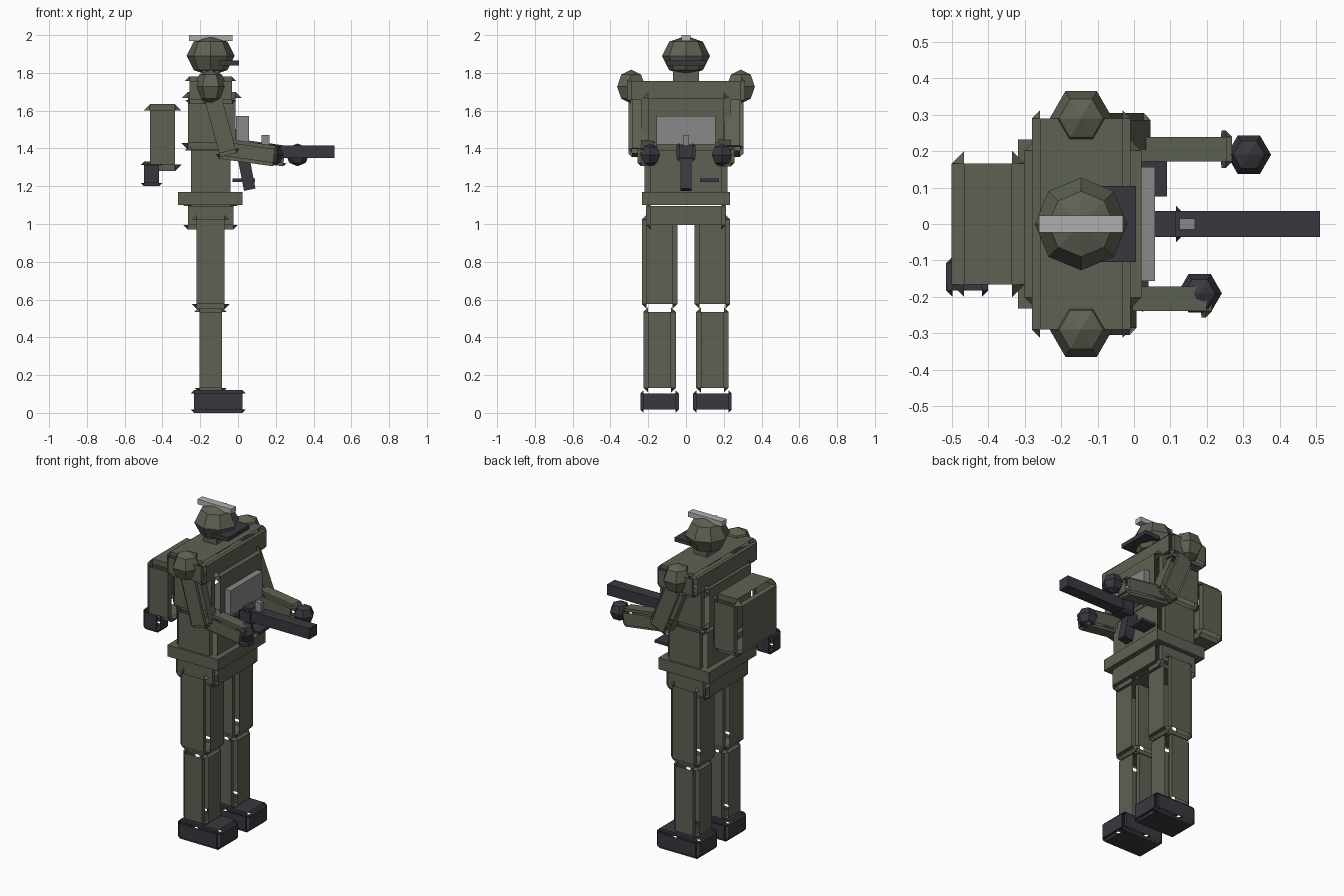
import bpy
import bmesh
from math import sin, cos, pi, radians
from mathutils import Matrix, Vector

cube = bpy.data.objects.get("Cube")
if cube:
    bpy.data.objects.remove(cube, do_unlink=True)


def material(name, r, g, b):
    m = bpy.data.materials.new(name)
    m.use_nodes = True
    m.diffuse_color = (r, g, b, 1)
    m.node_tree.nodes["Principled BSDF"].inputs["Base Color"].default_value = (r, g, b, 1)
    return m


OLIVE = material("olive cloth", 0.11, 0.12, 0.085)
DARK = material("dark gunmetal", 0.042, 0.039, 0.05)
GREY = material("mid grey", 0.25, 0.25, 0.25)
PALE = material("pale grey", 0.43, 0.43, 0.43)
SIGNS = (-1, 1)
MID = -0.145  # body axis


def finish(name, bm, mat, loc, tilt=0):
    me = bpy.data.meshes.new(name)
    bm.to_mesh(me)
    bm.free()
    me.materials.append(mat)
    ob = bpy.data.objects.new(name, me)
    bpy.context.collection.objects.link(ob)
    ob.location = loc
    ob.rotation_euler.y = radians(tilt)
    return ob


def block(name, mat, x, y, z, tilt=0):
    """Plain box from three ranges."""
    bm = bmesh.new()
    size = [r[1] - r[0] for r in (x, y, z)]
    bmesh.ops.create_cube(bm, size=1, matrix=Matrix.Diagonal((*size, 1)))
    return finish(name, bm, mat, [sum(r) / 2 for r in (x, y, z)], tilt)


def notched(name, mat, x, y, z, b, tilt=0):
    """Box with inset faces, cut corners and stepped ledges along its edges."""
    bm = bmesh.new()
    half = [(r[1] - r[0]) / 2 for r in (x, y, z)]
    v = {}
    for sx in SIGNS:
        for sy in SIGNS:
            for sz in SIGNS:
                s = (sx, sy, sz)
                for axis in range(3):
                    co = [s[i] * (half[i] - (0 if i == axis else b)) for i in range(3)]
                    v[axis, s] = bm.verts.new(co)
                bm.faces.new([v[axis, s] for axis in range(3)])

    def key(axis, sa, sb, sc):
        s = [0, 0, 0]
        s[axis], s[(axis + 1) % 3], s[(axis + 2) % 3] = sa, sb, sc
        return tuple(s)

    for axis in range(3):
        prev = (axis + 2) % 3
        for p in SIGNS:
            # inset face on each side
            bm.faces.new([v[axis, key(axis, p, q, r)]
                          for q, r in ((-1, -1), (1, -1), (1, 1), (-1, 1))])
            # ledge running along this axis
            for q in SIGNS:
                lo, hi = key(axis, -1, p, q), key(axis, 1, p, q)
                bm.faces.new([v[prev, lo], v[prev, hi], v[axis, hi], v[axis, lo]])
    bmesh.ops.recalc_face_normals(bm, faces=bm.faces)
    # turn each face outward from the box centre
    for f in bm.faces:
        f.normal_update()
        if f.normal.dot(f.calc_center_median()) < 0:
            f.normal_flip()
    return finish(name, bm, mat, [sum(r) / 2 for r in (x, y, z)], tilt)


def ball(name, mat, loc, radius, height, sides):
    """Faceted ball with three rings and two poles."""
    bm = bmesh.new()
    rings = []
    for k in (-1, 0, 1):
        a = k * pi / 4
        rings.append([bm.verts.new((radius * cos(a) * cos(2 * pi * i / sides),
                                    radius * cos(a) * sin(2 * pi * i / sides),
                                    height * sin(a))) for i in range(sides)])
    low, top = bm.verts.new((0, 0, -height)), bm.verts.new((0, 0, height))
    for i in range(sides):
        j = (i + 1) % sides
        bm.faces.new((low, rings[0][j], rings[0][i]))
        bm.faces.new((top, rings[2][i], rings[2][j]))
        for a, b in zip(rings, rings[1:]):
            bm.faces.new((a[i], a[j], b[j], b[i]))
    return finish(name, bm, mat, loc)


def around(c, h):
    return (c - h, c + h)


# Head
ball("head", OLIVE, (MID, 0, 1.89), 0.127, 0.106, 8)
block("neck", OLIVE, around(MID, 0.045), around(0, 0.068), (1.72, 1.83))
block("visor", DARK, (-0.1, 0.005), around(0, 0.104), (1.84, 1.865))
block("helmet_crest", PALE, (-0.26, -0.03), around(0, 0.023), (1.97, 2.0))

# Torso
notched("shoulder_yoke", OLIVE, (-0.28, -0.01), around(0, 0.312), (1.635, 1.78), 0.022)
notched("chest", OLIVE, (-0.3, 0.02), around(0, 0.235), (1.395, 1.7), 0.034)
notched("waist", OLIVE, (-0.28, -0.01), around(0, 0.22), (1.08, 1.42), 0.03)
block("belt", OLIVE, (-0.318, 0.025), around(0, 0.232), (1.1, 1.17))
notched("pelvis", OLIVE, (-0.29, 0.0), around(0, 0.212), (0.97, 1.12), 0.025)
block("chest_plate", GREY, (-0.01, 0.058), around(0, 0.156), (1.42, 1.573))
block("belt_tab", DARK, (-0.03, 0.09), (0.075, 0.175), (1.223, 1.24))

# Pack
notched("backpack", OLIVE, (-0.5, -0.3), around(0, 0.2), (1.28, 1.635), 0.034)
notched("canteen", DARK, (-0.515, -0.4), (-0.2, -0.09), (1.2, 1.33), 0.017)

# Legs
for side, word in ((-1, "right"), (1, "left")):
    y = side * 0.14
    notched(word + "_thigh", OLIVE, around(MID, 0.1), around(y, 0.094), (0.55, 1.05), 0.026)
    notched(word + "_shin", OLIVE, around(MID, 0.086), around(y, 0.086), (0.107, 0.56), 0.026)
    notched(word + "_boot", DARK, (-0.25, 0.04), around(y, 0.102), (0, 0.12), 0.017)
    ball(word + "_shoulder", OLIVE, (MID, side * 0.29, 1.727), 0.086, 0.09, 6)

# Arms: the left one reaches further forward
for word, side, elbow, hand in (("right", -1, -0.05, 0.18), ("left", 1, 0.0, 0.315)):
    lean = -15 if side < 0 else -22
    notched(word + "_upper_arm", OLIVE, around((elbow + MID) / 2 + 0.005, 0.065),
            around(side * 0.245, 0.06), (1.36, 1.68), 0.02, lean)
    notched(word + "_forearm", OLIVE, (elbow - 0.06, hand - 0.05 if side > 0 else hand + 0.03),
            around(side * 0.205, 0.052), (1.325, 1.435), 0.018, 8)
    ball(word + "_hand", DARK, (hand, side * 0.19, 1.366), 0.061, 0.06, 6)

# Rifle
block("rifle_barrel", DARK, (0.1, 0.51), around(0, 0.036), (1.35, 1.416))
notched("rifle_receiver", DARK, (0.03, 0.13), around(0, 0.05), (1.33, 1.43), 0.015)
block("rifle_magazine", DARK, around(0.045, 0.031), around(0, 0.029), (1.18, 1.36), -11)
block("rifle_sight", GREY, (0.125, 0.167), around(0, 0.015), (1.41, 1.472))
